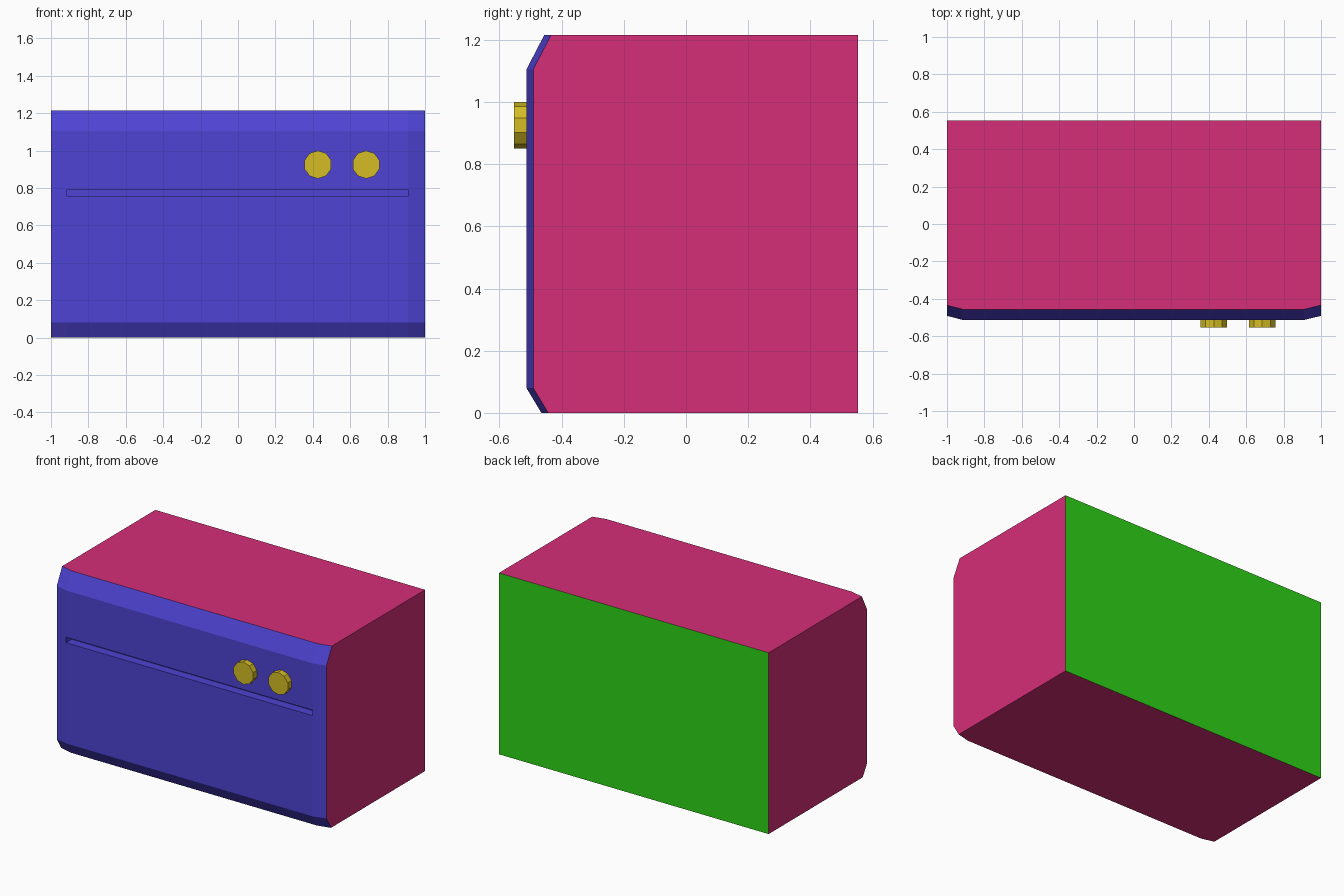
import bpy, bmesh
from math import sin, cos, tau

cube = bpy.data.objects.get("Cube")
if cube:
    bpy.data.objects.remove(cube, do_unlink=True)


def material(name, rgb):
    linear = [((c / 255 + 0.055) / 1.055) ** 2.4 for c in rgb]
    mat = bpy.data.materials.new(name)
    mat.use_nodes = True
    mat.diffuse_color = (*linear, 1)
    mat.node_tree.nodes["Principled BSDF"].inputs["Base Color"].default_value = (*linear, 1)
    return mat


PINK = material("pink casing", (213, 46, 120))
BLUE = material("blue front", (78, 67, 211))
GREEN = material("green back", (46, 212, 22))
YELLOW = material("yellow knob", (211, 188, 36))


def add_object(name, bm, mats):
    bmesh.ops.recalc_face_normals(bm, faces=bm.faces)
    mesh = bpy.data.meshes.new(name)
    bm.to_mesh(mesh)
    bm.free()
    for mat in mats:
        mesh.materials.append(mat)
    obj = bpy.data.objects.new(name, mesh)
    bpy.context.collection.objects.link(obj)
    return obj


# Cabinet: bevelled front grid, closed by flat sides and back
BACK_Y, HEIGHT, GROOVE_DEPTH = 0.553, 1.215, 0.06
columns = [-1, -0.915, 0.91, 1]
profile = [(-0.465, 0), (-0.513, 0.08), (-0.513, 0.755),
           (-0.513, 0.792), (-0.513, 1.105), (-0.456, HEIGHT)]
bm = bmesh.new()
grid = [[bm.verts.new((x, y + (0.022 if abs(x) == 1 else 0), z)) for x in columns]
        for y, z in profile]
low_l, low_r, top_r, top_l = [bm.verts.new((x, BACK_Y, z)) for x, z in
                              ((-1, 0), (1, 0), (1, HEIGHT), (-1, HEIGHT))]

groove = None
for r in range(len(profile) - 1):
    for c in range(len(columns) - 1):
        face = bm.faces.new((grid[r][c], grid[r][c + 1], grid[r + 1][c + 1], grid[r + 1][c]))
        face.material_index = 1
        if (r, c) == (2, 1):
            groove = face

bm.faces.new([row[0] for row in grid] + [top_l, low_l])
bm.faces.new([row[-1] for row in grid] + [top_r, low_r])
bm.faces.new(grid[0] + [low_r, low_l])
bm.faces.new(grid[-1] + [top_r, top_l])
bm.faces.new((low_l, low_r, top_r, top_l)).material_index = 2

# Long groove pushed into the front
pushed = bmesh.ops.extrude_discrete_faces(bm, faces=[groove])["faces"][0]
bmesh.ops.translate(bm, verts=pushed.verts, vec=(0, GROOVE_DEPTH, 0))
add_object("cabinet", bm, [PINK, BLUE, GREEN])


# Two ten-sided control knobs
def add_knob(name, x, z=0.925, radius=0.075, sides=10):
    bm = bmesh.new()
    rings = [[bm.verts.new((x + radius * sin(tau * i / sides), y,
                            z + radius * cos(tau * i / sides)))
              for i in range(sides)] for y in (-0.553, -0.512)]
    for ring in rings:
        bm.faces.new(ring)
    for i in range(sides):
        j = (i + 1) % sides
        bm.faces.new((rings[0][i], rings[0][j], rings[1][j], rings[1][i]))
    add_object(name, bm, [YELLOW])


add_knob("right_knob", 0.427)
add_knob("left_knob", 0.685)
